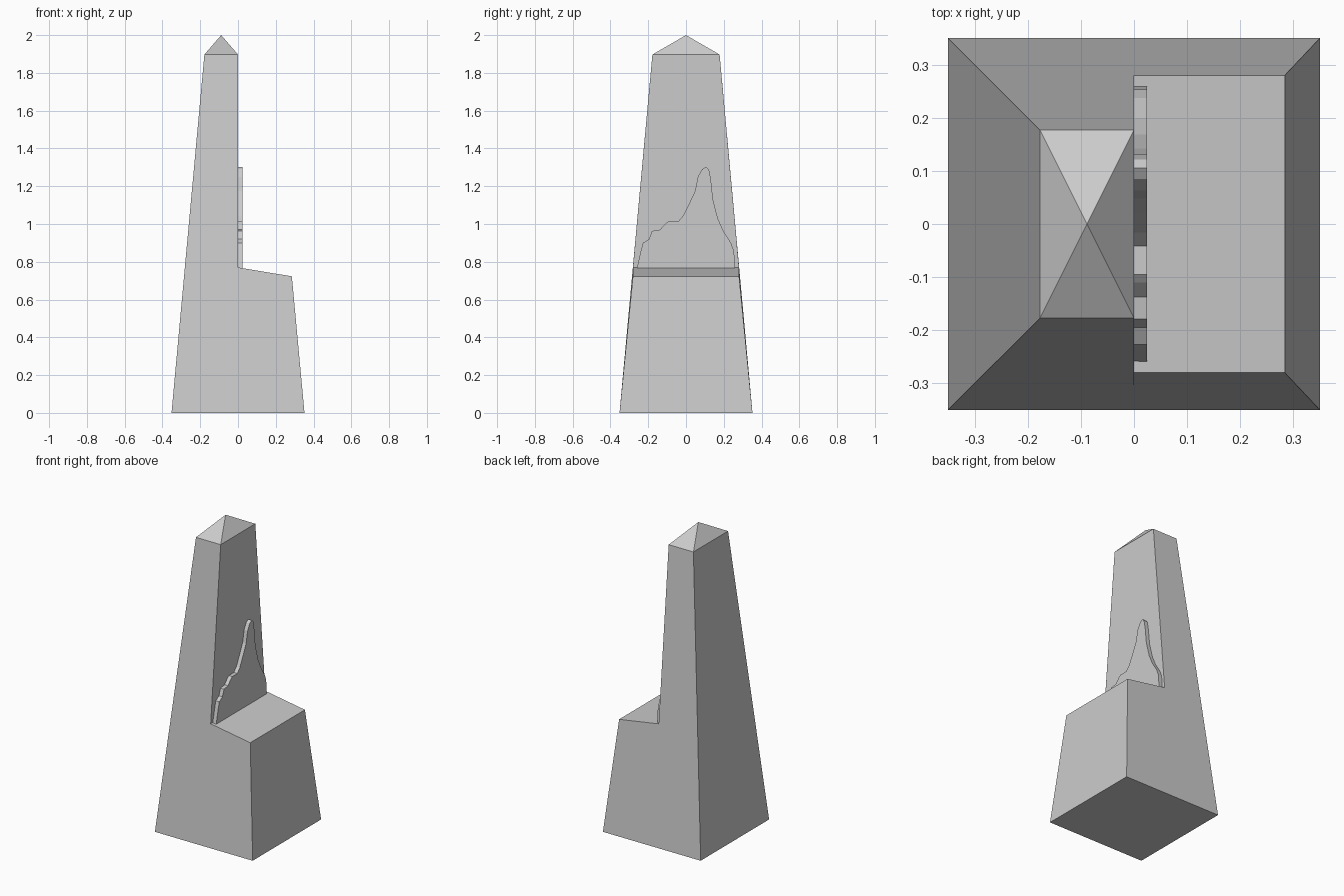
import bpy
import bmesh

cube = bpy.data.objects.get("Cube")
if cube:
    bpy.data.objects.remove(cube, do_unlink=True)

# Plain grey stone
stone = bpy.data.materials.new("grey_stone")
stone.use_nodes = True
GREY = (0.6, 0.6, 0.6, 1)
stone.diffuse_color = GREY
stone.node_tree.nodes["Principled BSDF"].inputs["Base Color"].default_value = GREY


def finish(bm, name):
    bmesh.ops.recalc_face_normals(bm, faces=bm.faces)
    mesh = bpy.data.meshes.new(name)
    bm.to_mesh(mesh)
    bm.free()
    mesh.materials.append(stone)
    obj = bpy.data.objects.new(name, mesh)
    bpy.context.collection.objects.link(obj)
    return obj


# Tapered obelisk with its left half cut down to a sloping ledge
BASE, TOP, LEDGE, TIP = 0.352, 0.178, 0.281, 2.0
# outline as (x, z, half depth), counter-clockwise from the outer foot
outline = [(-BASE, 0, BASE), (0, 0, BASE), (BASE, 0, BASE),
           (0.285, 0.723, LEDGE), (0, 0.77, LEDGE),
           (0, 1.897, TOP), (-TOP, 1.897, TOP)]
bm = bmesh.new()
front = [bm.verts.new((x, -d, z)) for x, z, d in outline]
back = [bm.verts.new((x, d, z)) for x, z, d in outline]
for side in (front, back):
    foot, mid, out, lip, inner, shoulder, corner = side
    bm.faces.new((foot, mid, inner, shoulder, corner))
    bm.faces.new((mid, out, lip, inner))
for i in range(len(outline)):
    j = (i + 1) % len(outline)
    if i != 5:  # the pyramid cap closes the top
        bm.faces.new((front[i], front[j], back[j], back[i]))
# Pyramid cap
apex = bm.verts.new((-TOP / 2, 0, TIP))
rim = [front[6], front[5], back[5], back[6]]
for i in range(4):
    bm.faces.new((rim[i], rim[(i + 1) % 4], apex))
finish(bm, "obelisk")

# Raised mountain silhouette on the cut face, as (y, z)
ridge = [(-.26, .766), (-.238, .863), (-.228, .90), (-.196, .92), (-.18, .963),
         (-.138, .97), (-.111, 1.0), (-.095, 1.013), (-.042, 1.013),
         (-.016, 1.043), (.021, 1.117), (.048, 1.175), (.063, 1.25),
         (.085, 1.29), (.106, 1.303), (.122, 1.287), (.132, 1.234),
         (.143, 1.128), (.169, 1.028), (.2, .959), (.238, .9),
         (.254, .858), (.26, .766)]
bm = bmesh.new()
face = bm.faces.new([bm.verts.new((0, y, z)) for y, z in ridge])
extruded = bmesh.ops.extrude_face_region(bm, geom=[face])["geom"]
bmesh.ops.translate(bm, vec=(0.025, 0, 0),
                    verts=[v for v in extruded if isinstance(v, bmesh.types.BMVert)])
finish(bm, "mountain_relief")
